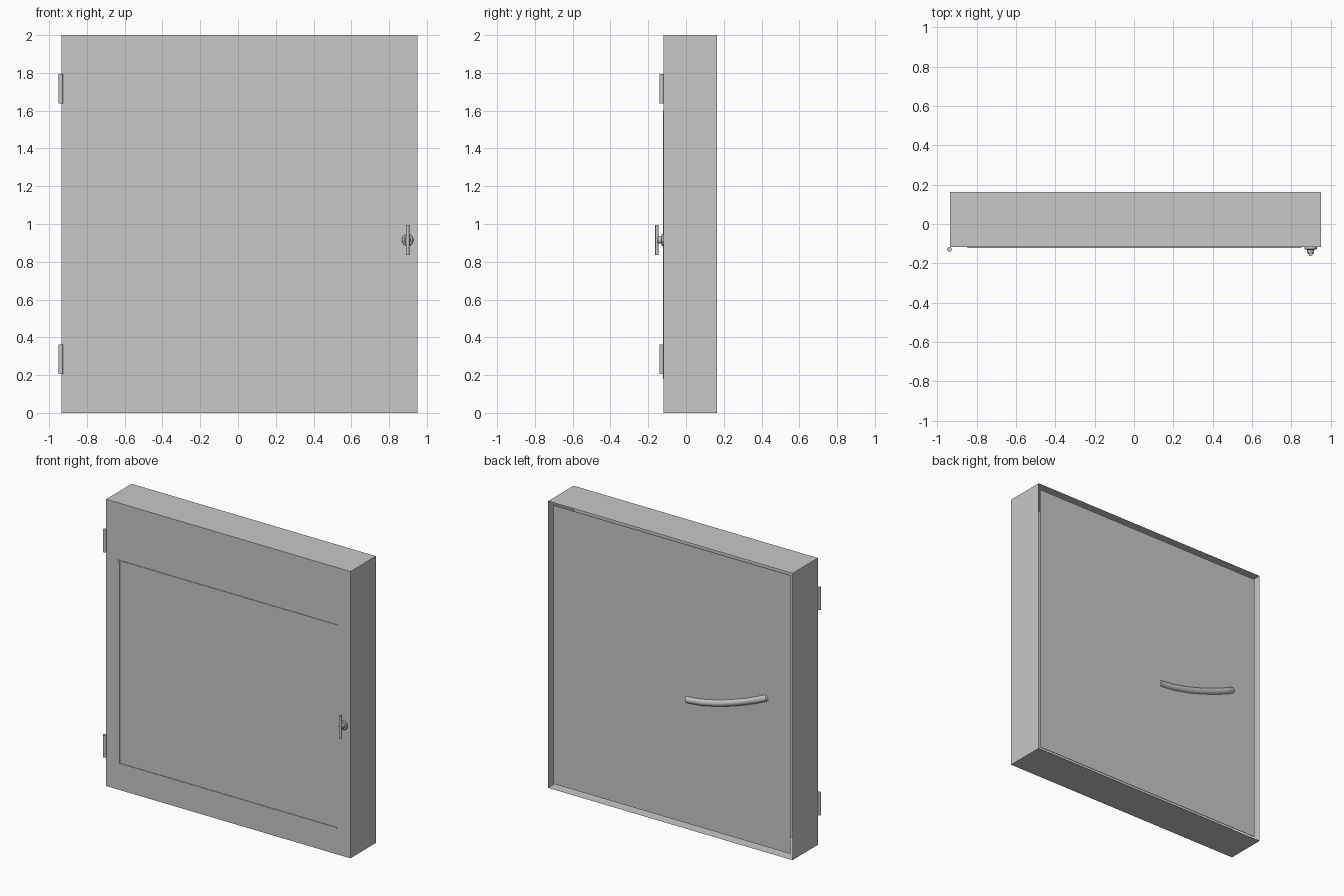
import bpy, bmesh, math
from mathutils import Vector

if "Cube" in bpy.data.objects:
    bpy.data.objects.remove(bpy.data.objects["Cube"])

grey = bpy.data.materials.new("plain grey")
grey.diffuse_color = (0.58, 0.58, 0.58, 1)
grey.use_nodes = True
grey.node_tree.nodes["Principled BSDF"].inputs["Base Color"].default_value = grey.diffuse_color


def finish(name, bm, smooth=False):
    bmesh.ops.recalc_face_normals(bm, faces=bm.faces)
    me = bpy.data.meshes.new(name)
    bm.to_mesh(me)
    bm.free()
    me.materials.append(grey)
    ob = bpy.data.objects.new(name, me)
    bpy.context.collection.objects.link(ob)
    if smooth:
        bpy.ops.object.select_all(action='DESELECT')
        ob.select_set(True)
        bpy.context.view_layer.objects.active = ob
        bpy.ops.object.shade_smooth_by_angle(angle=math.radians(35))
    return ob


def add_box(bm, lo, hi):
    verts = bmesh.ops.create_cube(bm, size=1)["verts"]
    for v in verts:
        v.co = Vector([lo[i] if v.co[i] < 0 else hi[i] for i in range(3)])


def box(name, lo, hi):
    bm = bmesh.new()
    add_box(bm, lo, hi)
    return finish(name, bm)


def cylinder_z(name, x, y, z0, z1, r):
    bm = bmesh.new()
    bmesh.ops.create_cone(bm, cap_ends=True, segments=20, radius1=r,
                          radius2=r, depth=z1 - z0)
    bmesh.ops.translate(bm, verts=bm.verts, vec=(x, y, (z0 + z1) / 2))
    return finish(name, bm, True)


def skin(name, rings):
    """Join rings of points into a closed tube with capped ends."""
    bm = bmesh.new()
    rows = [[bm.verts.new(p) for p in ring] for ring in rings]
    for a, b in zip(rows, rows[1:]):
        for k in range(len(a)):
            m = (k + 1) % len(a)
            bm.faces.new((a[k], a[m], b[m], b[k]))
    bm.faces.new(rows[0])
    bm.faces.new(rows[-1])
    return finish(name, bm, True)


def circle(centre, u, v, r, n=28):
    return [centre + r * (math.cos(2 * math.pi * k / n) * u
                          + math.sin(2 * math.pi * k / n) * v) for k in range(n)]


# door shell: a thin-walled tray, open at the back
L, R = -0.935, 0.950
bm = bmesh.new()
add_box(bm, (L, -0.118, 0), (R, 0.163, 2))
bm.normal_update()
back = max(bm.faces, key=lambda f: f.calc_center_median().y)
bmesh.ops.inset_region(bm, faces=[back], thickness=0.002, use_even_offset=True)
for v in back.verts:
    v.co.y = -0.114
finish("door_shell", bm)

# back panel, slightly smaller than the opening
box("back_panel", (L + 0.029, 0.141, 0.029), (R - 0.029, 0.144, 1.971))

# thin raised trim on the front
box("trim_top", (-0.845, -0.122, 1.594), (0.852, -0.117, 1.602))
box("trim_bottom", (-0.837, -0.122, 0.18), (0.845, -0.117, 0.188))
box("trim_side", (-0.84, -0.122, 0.18), (-0.828, -0.117, 1.59))

# hinge barrels
cylinder_z("hinge_lower", -0.938, -0.129, 0.207, 0.362, 0.012)
cylinder_z("hinge_upper", -0.938, -0.129, 1.638, 1.793, 0.012)

# front handle: rosette with stem, and upright grip
rosette = [(0.031, -0.116), (0.031, -0.126), (0.027, -0.130), (0.018, -0.131),
           (0.018, -0.148), (0.014, -0.152)]
skin("handle_rosette", [circle(Vector((0.898, y, 0.915)), Vector((1, 0, 0)),
                               Vector((0, 0, 1)), r) for r, y in rosette])
cylinder_z("handle_grip", 0.898, -0.154, 0.835, 0.995, 0.009)

# curved pull bar, half sunk in the back panel
pts = [Vector(p) for p in (
    (-0.105, 0.139, 0.890), (-0.22, 0.139, 0.902), (-0.35, 0.139, 0.930),
    (-0.45, 0.138, 0.960), (-0.56, 0.138, 0.998), (-0.65, 0.138, 1.034),
    (-0.715, 0.138, 1.064))]
d = (pts[-1] - pts[-2]).normalized()
stations = [(p, 0.023) for p in pts] + [(pts[-1] + d * 0.01, 0.019),
                                        (pts[-1] + d * 0.017, 0.008)]
rings = []
for i, (p, r) in enumerate(stations):
    t = stations[min(i + 1, len(stations) - 1)][0] - stations[max(i - 1, 0)][0]
    t.normalize()
    side = t.cross(Vector((0, 1, 0))).normalized()
    rings.append(circle(p, side, side.cross(t), r))
skin("pull_bar", rings)
